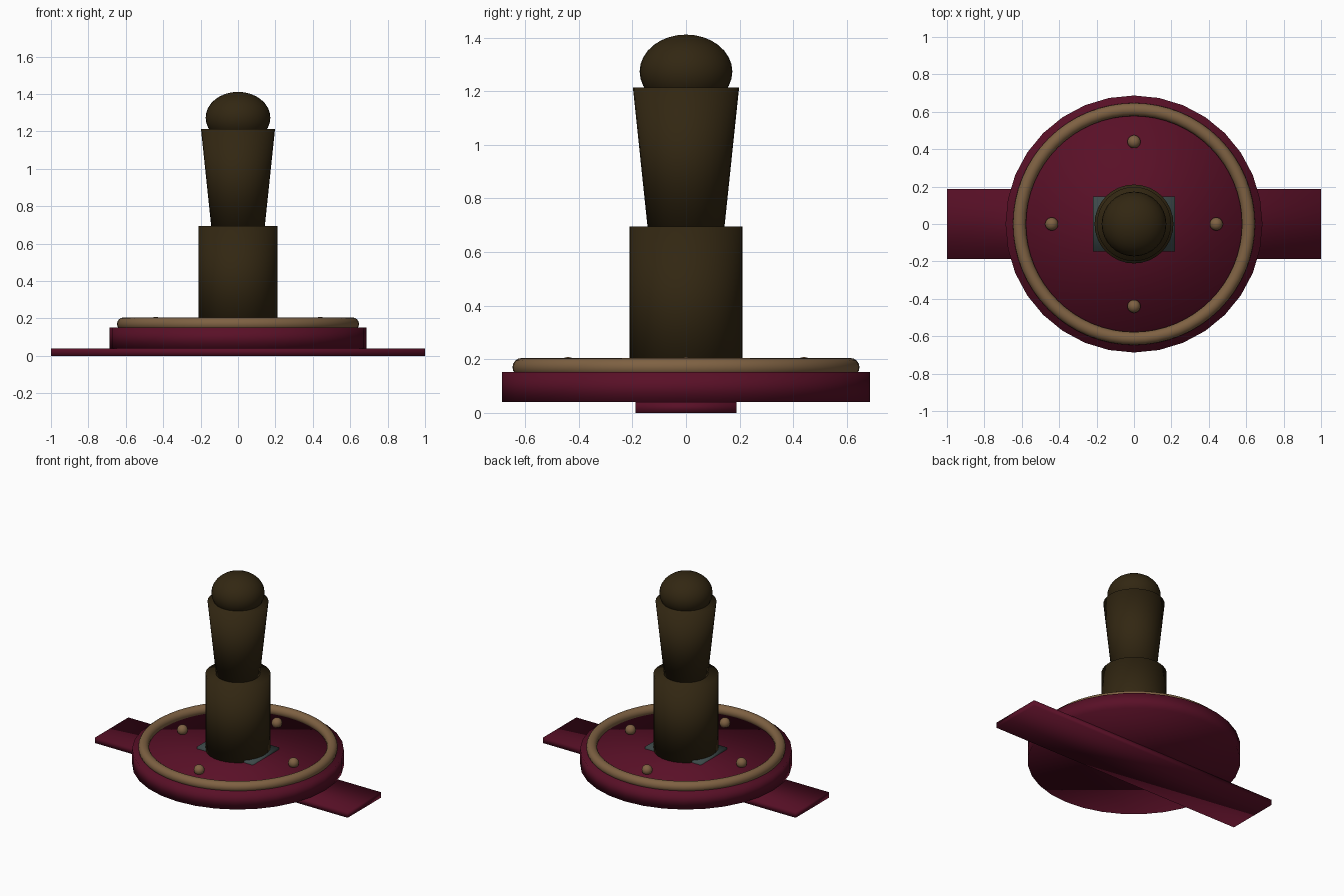
import bpy
import math

cube = bpy.data.objects.get("Cube")
if cube:
    bpy.data.objects.remove(cube, do_unlink=True)


def make_material(name, rgb):
    mat = bpy.data.materials.new(name)
    mat.use_nodes = True
    mat.diffuse_color = (*rgb, 1)
    mat.node_tree.nodes["Principled BSDF"].inputs["Base Color"].default_value = (*rgb, 1)
    return mat


maroon = make_material("maroon", (0.10, 0.005, 0.02))
tan = make_material("tan", (0.21, 0.12, 0.055))
brown = make_material("dark_brown", (0.032, 0.02, 0.006))
slate = make_material("slate_grey", (0.05, 0.072, 0.072))


def finish(name, mat):
    """Name, colour and softly shade the newest primitive."""
    obj = bpy.context.object
    obj.name = name
    obj.data.materials.append(mat)
    bpy.ops.object.transform_apply(location=False, rotation=False, scale=True)
    bpy.ops.object.shade_smooth()
    return obj


def box(name, mat, half_x, half_y, low, high):
    bpy.ops.mesh.primitive_cube_add(size=2, location=(0, 0, (low + high) / 2))
    bpy.context.object.scale = (half_x, half_y, (high - low) / 2)
    return finish(name, mat)


def drum(name, mat, bottom_radius, top_radius, low, high):
    bpy.ops.mesh.primitive_cone_add(vertices=32, radius1=bottom_radius, radius2=top_radius,
                                    depth=high - low, location=(0, 0, (low + high) / 2))
    return finish(name, mat)


def ball(name, mat, radius, height, location):
    bpy.ops.mesh.primitive_uv_sphere_add(segments=32, ring_count=16, radius=1, location=location)
    bpy.context.object.scale = (radius, radius, height)
    return finish(name, mat)


# Base: flat strap under a round disc
box("strap", maroon, 1.0, 0.188, 0, 0.04)
drum("base_disc", maroon, 0.687, 0.687, 0.04, 0.152)

# Raised rim around the disc
bpy.ops.mesh.primitive_torus_add(major_radius=0.612, minor_radius=0.035, major_segments=64,
                                 minor_segments=16, location=(0, 0, 0.17))
finish("rim", tan)

# Four studs around the dial
for i in range(4):
    angle = i * math.pi / 2
    ball("stud_%d" % (i + 1), tan, 0.035, 0.035,
         (0.44 * math.cos(angle), 0.44 * math.sin(angle), 0.173))

# Plate beneath the central post
box("post_plate", slate, 0.22, 0.147, 0.12, 0.168)

# Post, flared grip and rounded knob
drum("post", brown, 0.211, 0.211, 0.13, 0.695)
drum("grip", brown, 0.142, 0.198, 0.68, 1.213)
ball("knob", brown, 0.173, 0.138, (0, 0, 1.273))
